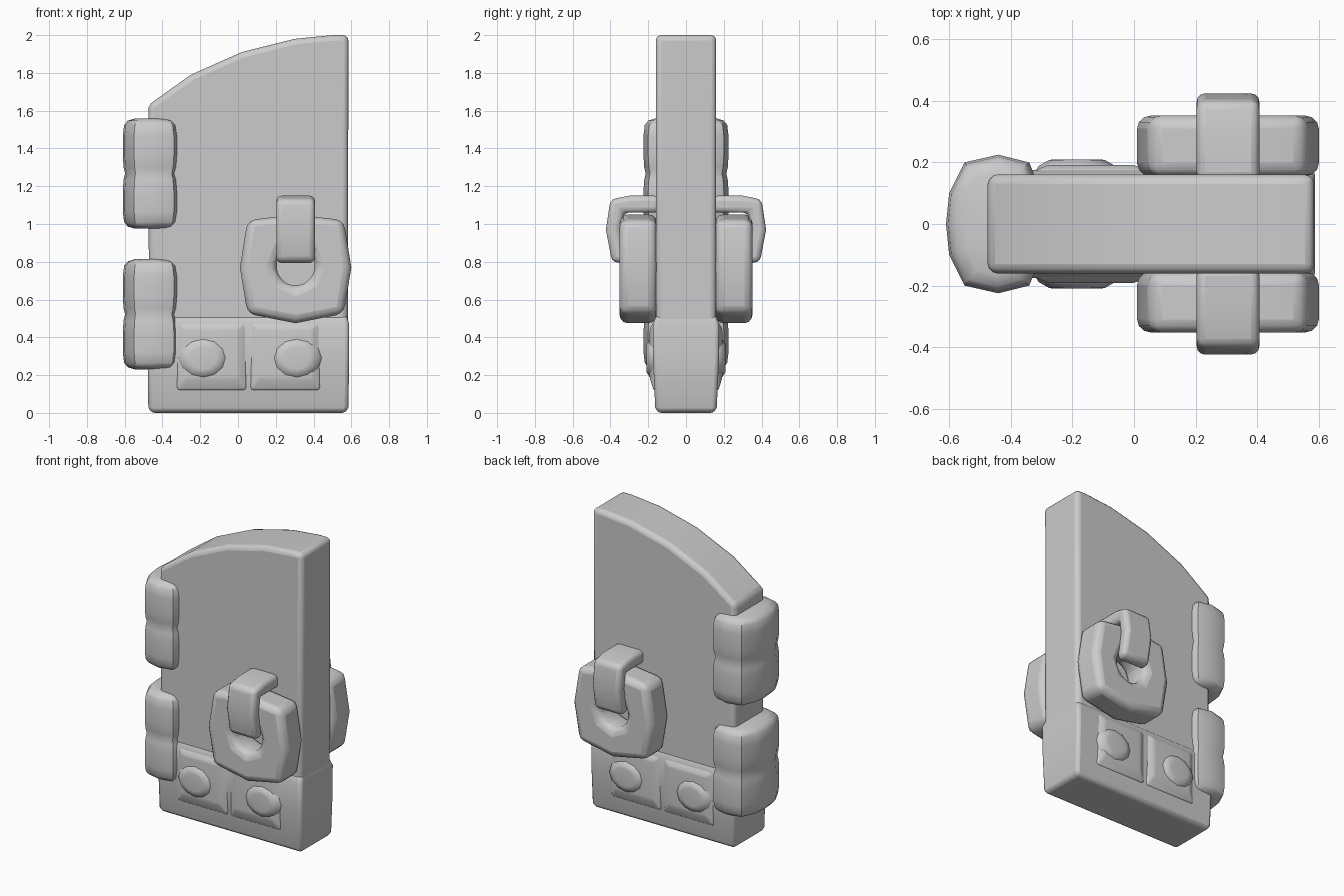
import bpy, bmesh, math

cube = bpy.data.objects.get("Cube")
if cube:
    bpy.data.objects.remove(cube, do_unlink=True)

grey = bpy.data.materials.new("plain grey")
grey.use_nodes = True
grey.diffuse_color = (0.6, 0.6, 0.6, 1)
grey.node_tree.nodes["Principled BSDF"].inputs["Base Color"].default_value = (0.6, 0.6, 0.6, 1)


def finish(name, bm, bevel=0, segments=3, angle=35):
    """Turn a bmesh into a bevelled, smooth shaded object."""
    bmesh.ops.recalc_face_normals(bm, faces=bm.faces)
    mesh = bpy.data.meshes.new(name)
    bm.to_mesh(mesh)
    bm.free()
    mesh.materials.append(grey)
    ob = bpy.data.objects.new(name, mesh)
    bpy.context.collection.objects.link(ob)
    if bevel:
        mod = ob.modifiers.new("Bevel", 'BEVEL')
        mod.width, mod.segments = bevel, segments
        mod.limit_method, mod.angle_limit = 'ANGLE', math.radians(angle)
    bpy.ops.object.select_all(action='DESELECT')
    ob.select_set(True)
    bpy.context.view_layer.objects.active = ob
    bpy.ops.object.shade_smooth_by_angle(angle=math.radians(40))
    return ob


def loft(name, sections, closed=False, **kw):
    """Skin equal-sized loops; cap the ends, or join last to first."""
    bm = bmesh.new()
    rings = [[bm.verts.new(p) for p in s] for s in sections]
    pairs = list(zip(rings, rings[1:]))
    if closed:
        pairs.append((rings[-1], rings[0]))
    else:
        bm.faces.new(rings[0])
        bm.faces.new(rings[-1])
    for a, b in pairs:
        for i in range(len(a)):
            j = (i + 1) % len(a)
            bm.faces.new((a[i], a[j], b[j], b[i]))
    return finish(name, bm, **kw)


def at_y(outline, y):
    return [(x, y, z) for x, z in outline]


def rect(cx, cz, hx, hz):
    return [(cx - hx, cz - hz), (cx + hx, cz - hz), (cx + hx, cz + hz), (cx - hx, cz + hz)]


# Door slab with a curved top
door = [(-0.47, 0.1), (0.58, 0.1), (0.585, 2.0), (0.5, 2.0), (0.3, 1.98),
        (0.02, 1.91), (-0.25, 1.79), (-0.475, 1.63)]
loft("door_slab", [at_y(door, -0.16), at_y(door, 0.16)], bevel=0.03)

# Slightly bulging foot plate
foot = [(0.0, 0.515, 0.15), (0.03, 0.53, 0.163), (0.3, 0.533, 0.175),
        (0.47, 0.533, 0.176), (0.52, 0.52, 0.155)]
loft("foot_plate", [[(x + 0.055, y, z) for x, y in rect(0, 0, hx, hy)]
                    for z, hx, hy in foot], bevel=0.02)

# Two hinges, each a pair of rounded lumps wrapped round the edge
half = [(-0.135, 0.1), (-0.085, 0.2), (0.025, 0.225), (0.125, 0.2), (0.145, 0.15)]
wrap = [(-0.145, 0)] + half + [(x, -y) for x, y in reversed(half)]
lump = [(0, 0.55), (0.012, 0.82), (0.035, 0.95), (0.09, 1), (0.2, 1), (0.26, 0.97)]
levels = lump + [(0.292, 0.915)] + [(0.584 - z, s) for z, s in reversed(lump)]
for label, base in (("lower", 0.23), ("upper", 0.975)):
    loft(label + "_hinge", [[(-0.465 + x * s, y * (0.4 + 0.6 * s), base + z) for x, y in wrap]
                            for z, s in levels])

# Parts repeated on the front and the back
for side, s in (("front", -1), ("back", 1)):
    # Raised foot panels with a softly sloped boss
    for label, cx in (("right", -0.14), ("left", 0.25)):
        loft(f"{side}_{label}_panel", [at_y(rect(cx, 0.3, 0.185, 0.18), s * 0.15),
                                       at_y(rect(cx, 0.3, 0.185, 0.18), s * 0.172),
                                       at_y(rect(cx, 0.315, 0.14, 0.13), s * 0.192)],
             bevel=0.025, angle=15)
        bx = cx + (0.06 if cx > 0 else -0.045)
        boss = [[(bx + r * math.cos(k * math.pi / 6), s * y, 0.29 + 0.85 * r * math.sin(k * math.pi / 6))
                 for k in range(12)] for r, y in ((0.135, 0.17), (0.125, 0.188), (0.09, 0.208), (0.07, 0.21))]
        loft(f"{side}_{label}_boss", boss)

    # Chunky eight-sided pull ring
    outer = [(0.05, 1.02), (0.305, 1.05), (0.56, 1.02), (0.6, 0.77),
             (0.56, 0.525), (0.305, 0.475), (0.05, 0.525), (0.01, 0.77)]
    turn = [math.radians(135 - 45 * k) for k in range(8)]
    inner = [(0.305 + 0.11 * math.cos(a), 0.78 + 0.115 * math.sin(a)) for a in turn]
    loft(f"{side}_pull_ring", [at_y(outer, s * 0.155), at_y(outer, s * 0.352),
                               at_y(inner, s * 0.352), at_y(inner, s * 0.155)],
         closed=True, bevel=0.045)

    # Strap that loops over the ring and back through it
    strap = [(0.14, 1.15), (0.3, 1.15), (0.4, 1.13), (0.424, 0.97), (0.392, 0.8), (0.32, 0.79),
             (0.32, 0.85), (0.345, 0.97), (0.33, 1.06), (0.14, 1.06)]
    loft(f"{side}_strap", [[(x, s * y, z) for y, z in strap] for x in (0.203, 0.407)],
         bevel=0.028)
